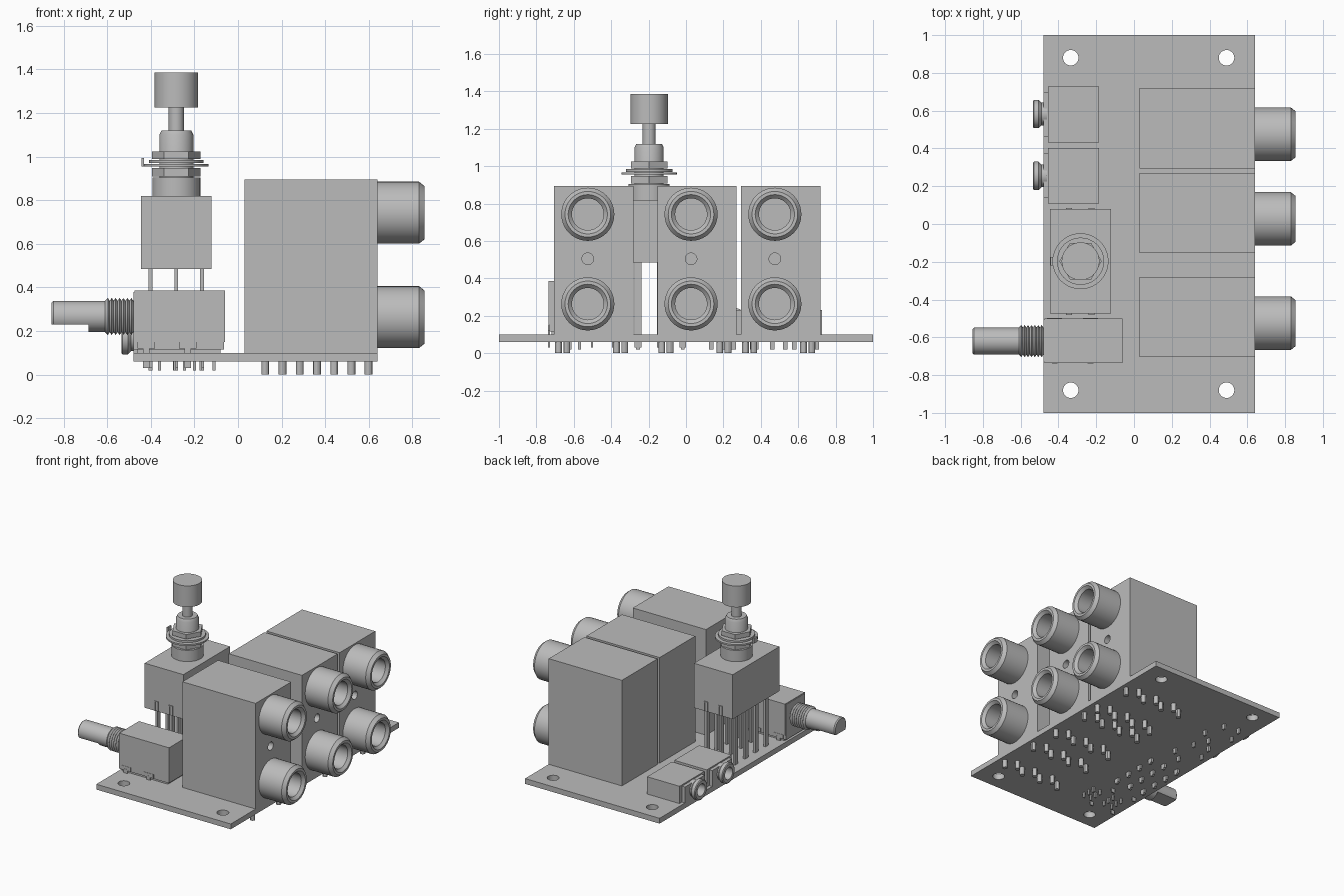
import bpy, bmesh, math
from mathutils import Matrix, Vector

cube = bpy.data.objects.get("Cube")
if cube:
    bpy.data.objects.remove(cube, do_unlink=True)

GREY = 0.5
grey = bpy.data.materials.new("plain_grey")
grey.use_nodes = True
grey.diffuse_color = (GREY, GREY, GREY, 1)
grey.node_tree.nodes["Principled BSDF"].inputs["Base Color"].default_value = (GREY, GREY, GREY, 1)


def make(name, bm, smooth=False):
    bmesh.ops.recalc_face_normals(bm, faces=bm.faces)
    mesh = bpy.data.meshes.new(name)
    bm.to_mesh(mesh)
    bm.free()
    mesh.materials.append(grey)
    ob = bpy.data.objects.new(name, mesh)
    bpy.context.collection.objects.link(ob)
    if smooth:
        select(ob)
        bpy.ops.object.shade_smooth_by_angle(angle=math.radians(30))
    return ob


def select(ob):
    bpy.ops.object.select_all(action='DESELECT')
    ob.select_set(True)
    bpy.context.view_layer.objects.active = ob


def add_box(bm, x, y, z):
    size = Matrix.Diagonal((x[1] - x[0], y[1] - y[0], z[1] - z[0], 1))
    mid = Vector((sum(x) / 2, sum(y) / 2, sum(z) / 2))
    bmesh.ops.create_cube(bm, size=1, matrix=Matrix.Translation(mid) @ size)


def box(name, x, y, z):
    bm = bmesh.new()
    add_box(bm, x, y, z)
    return make(name, bm)


def lathe(name, profile, base, axis=(0, 0, 1), sides=40):
    """Turn (radius, distance) pairs around an axis starting at base."""
    bm = bmesh.new()
    rings = []
    for r, h in profile:
        rings.append([bm.verts.new((r * math.cos(math.tau * i / sides),
                                    r * math.sin(math.tau * i / sides), h)) for i in range(sides)])
    for a, b in zip(rings, rings[1:]):
        for i in range(sides):
            j = (i + 1) % sides
            bm.faces.new((a[i], a[j], b[j], b[i]))
    bmesh.ops.remove_doubles(bm, verts=bm.verts, dist=1e-5)
    turn = Vector((0, 0, 1)).rotation_difference(Vector(axis)).to_matrix().to_4x4()
    bmesh.ops.transform(bm, matrix=Matrix.Translation(base) @ turn, verts=bm.verts)
    return make(name, bm, sides > 8)


def rod(name, r, length, base, axis=(0, 0, 1), sides=40):
    return lathe(name, [(0, 0), (r, 0), (r, length), (0, length)], base, axis, sides)


def cut(ob, cutter):
    mod = ob.modifiers.new("cut", 'BOOLEAN')
    mod.operation = 'DIFFERENCE'
    mod.solver = 'EXACT'
    mod.object = cutter
    select(ob)
    bpy.ops.object.modifier_apply(modifier=mod.name)
    bpy.data.objects.remove(cutter, do_unlink=True)


# Circuit board with mounting holes
board = box("circuit_board", (-0.48, 0.64), (-1, 1), (0.06, 0.10))
for x in (-0.335, 0.49):
    for y in (-0.88, 0.88):
        cut(board, rod("hole_cutter", 0.041, 0.2, (x, y, 0)))

# Three double socket blocks, their sockets and solder pins
socket = [(0, 0), (0.142, 0), (0.142, 0.19), (0.122, 0.215), (0.105, 0.215),
          (0.085, 0.195), (0.085, 0.02), (0, 0.02)]
for n, y0 in enumerate((-0.705, -0.153, 0.295)):
    block = box(f"socket_block_{n}", (0.03, 0.64), (y0, y0 + 0.424), (0.10, 0.895))
    yc = y0 + 0.18
    cut(block, rod("screw_cutter", 0.031, 0.2, (0.54, yc, 0.505), (1, 0, 0)))
    for level, z in (("lower", 0.264), ("upper", 0.743)):
        lathe(f"{level}_socket_{n}", socket, (0.64, yc, z), (1, 0, 0))
    for side in (-1, 1):
        for i in range(7):
            y = y0 + 0.2 + side * 0.155 + (0.022 if i % 2 else -0.022)
            rod(f"socket_pin_{n}_{side}_{i}", 0.018, 0.08, (0.125 + i * 0.079, y, 0), sides=12)

# Push switch body with moulded slots on both ends
SX, SY = -0.283, -0.197
box("switch_body", (-0.445, -0.122), (-0.475, 0.08), (0.485, 0.82))
for x in (-0.345, -0.225):
    for y in (-0.477, 0.082):
        bm = bmesh.new()
        for dx in (-0.013, 0.013):
            add_box(bm, (x + dx - 0.003, x + dx + 0.003), (y - 0.004, y + 0.004), (0.487, 0.56))
        add_box(bm, (x - 0.016, x + 0.016), (y - 0.004, y + 0.004), (0.553, 0.56))
        make("switch_slot", bm)

# Switch legs, narrowing where they pass the board
bm = bmesh.new()
for x in (SX - 0.118, SX, SX + 0.118):
    for i in range(4):
        y = SY - 0.18 + i * 0.12
        add_box(bm, (x - 0.009, x + 0.009), (y - 0.018, y + 0.018), (0.03, 0.49))
        add_box(bm, (x - 0.009, x + 0.009), (y - 0.01, y + 0.01), (0.02, 0.03))
make("switch_legs", bm)

# Switch collar, nuts, washers, plunger and cap
rod("switch_collar", 0.11, 0.085, (SX, SY, 0.82))
rod("lower_nut", 0.112, 0.04, (SX, SY, 0.908), sides=6)
rod("locking_washer", 0.148, 0.012, (SX, SY, 0.955))
rod("spring_washer", 0.125, 0.014, (SX, SY, 0.970))
rod("upper_nut", 0.112, 0.035, (SX, SY, 0.989), sides=6)
box("washer_tab", (-0.442, -0.43), (SY - 0.022, SY + 0.022), (0.955, 0.993))
lathe("switch_bushing", [(0, 0), (0.078, 0), (0.078, 0.25), (0.068, 0.27), (0, 0.27)], (SX, SY, 0.85))
rod("switch_plunger", 0.035, 0.12, (SX, SY, 1.11))
rod("switch_cap", 0.1, 0.16, (SX, SY, 1.225))

# Rotary control body, cover plate and clips
PY, PZ = -0.62, 0.267
box("control_body", (-0.48, -0.065), (-0.73, -0.505), (0.115, 0.38))
box("control_cover", (-0.475, -0.06), (-0.735, -0.50), (0.15, 0.385))
bm = bmesh.new()
for x in (-0.42, -0.23):
    for y in (-0.733, -0.502):
        add_box(bm, (x - 0.04, x + 0.04), (y - 0.004, y + 0.004), (0.12, 0.15))
        add_box(bm, (x - 0.015, x + 0.015), (y - 0.005, y + 0.005), (0.03, 0.13))
add_box(bm, (-0.46, -0.08), (-0.72, -0.515), (0.10, 0.12))
make("control_clips", bm)

# Threaded neck and flattened shaft
thread = [(0, 0)]
for i in range(7):
    thread += [(0.072, i * 0.018), (0.085, i * 0.018 + 0.009)]
thread += [(0.072, 0.13), (0, 0.13)]
lathe("control_thread", thread, (-0.48, PY, PZ), (-1, 0, 0), 32)
shaft = lathe("control_shaft", [(0, 0), (0.071, 0), (0.071, 0.247), (0.064, 0.255), (0, 0.255)],
              (-0.60, PY, PZ), (-1, 0, 0))
cut(shaft, box("flat_cutter", (-0.9, -0.685), (-0.8, -0.4), (0.1, 0.23)))

# Two small round jacks on the left edge
nose = [(0, 0), (0.06, 0), (0.06, 0.03), (0.075, 0.045), (0.075, 0.07), (0.068, 0.075),
        (0.045, 0.075), (0.045, 0.01), (0, 0.01)]
for n, (y0, yc) in enumerate(((0.108, 0.255), (0.432, 0.582))):
    box(f"small_jack_body_{n}", (-0.455, -0.185), (y0, y0 + 0.295), (0.10, 0.23))
    box(f"small_jack_face_{n}", (-0.48, -0.455), (y0 + 0.03, y0 + 0.265), (0.10, 0.22))
    lathe(f"small_jack_nose_{n}", nose, (-0.46, yc, 0.168), (-1, 0, 0), 32)

# Fine solder tails under the small jacks and the control
bm = bmesh.new()
for yc in (0.255, 0.58):
    for x, dy in ((-0.40, 0), (-0.36, 0.12), (-0.29, -0.12), (-0.245, 0.1), (-0.20, -0.05)):
        add_box(bm, (x - 0.007, x + 0.007), (yc + dy - 0.012, yc + dy + 0.012), (0.02, 0.08))
for x in (-0.36, -0.29, -0.17, -0.11):
    for y in (-0.67, -0.62, -0.57):
        add_box(bm, (x - 0.006, x + 0.006), (y - 0.008, y + 0.008), (0.02, 0.11))
make("solder_tails", bm)
